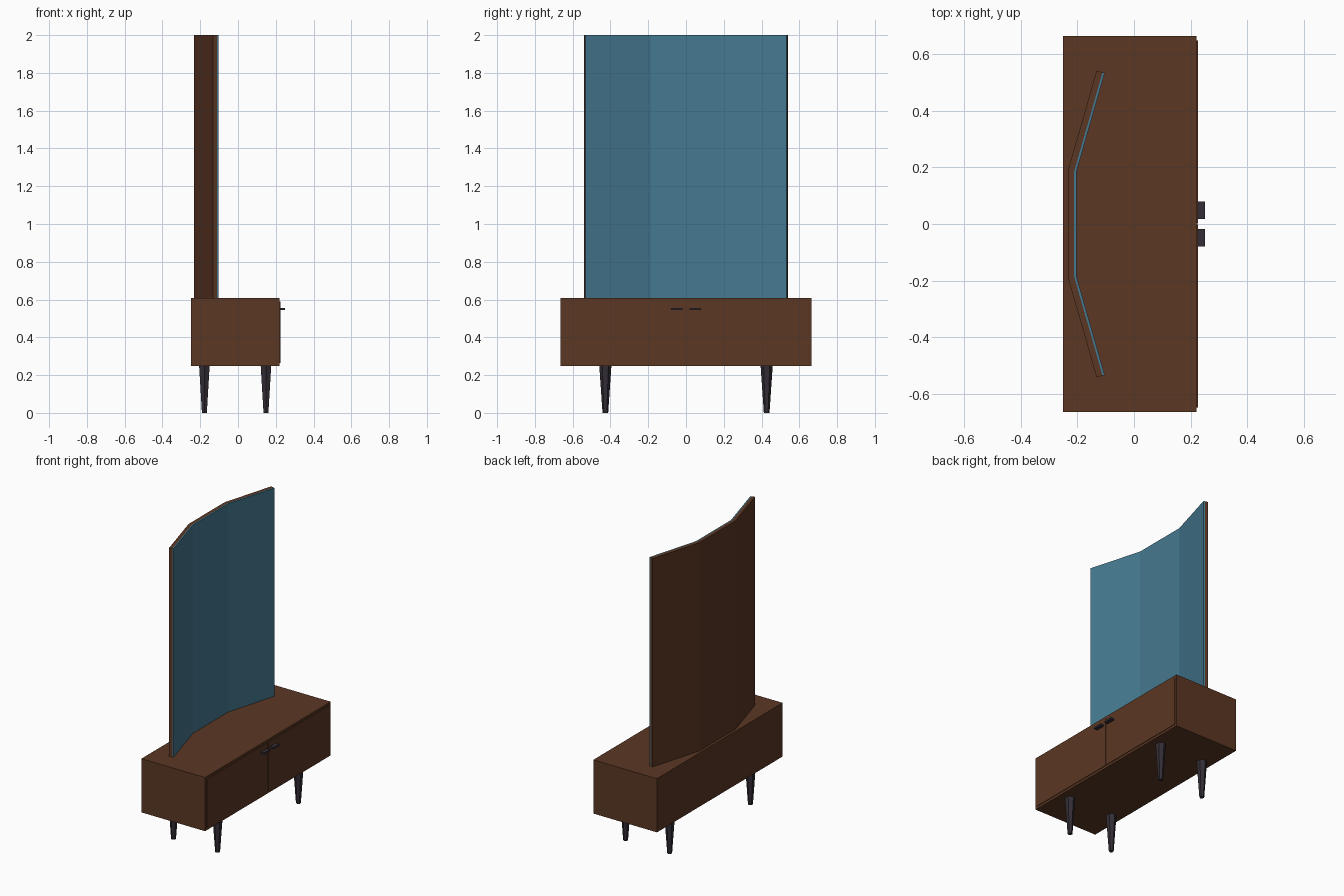
import bpy, bmesh, math
from mathutils import Vector

cube = bpy.data.objects.get("Cube")
if cube:
    bpy.data.objects.remove(cube, do_unlink=True)


def material(name, rgb):
    m = bpy.data.materials.new(name)
    m.use_nodes = True
    m.diffuse_color = (*rgb, 1)
    m.node_tree.nodes["Principled BSDF"].inputs["Base Color"].default_value = (*rgb, 1)
    return m


walnut = material("walnut brown", (0.105, 0.038, 0.017))
glass = material("mirror blue", (0.06, 0.19, 0.28))
iron = material("dark iron", (0.034, 0.027, 0.037))


def finish(name, bm, mat):
    bmesh.ops.recalc_face_normals(bm, faces=bm.faces)
    mesh = bpy.data.meshes.new(name)
    bm.to_mesh(mesh)
    bm.free()
    mesh.materials.append(mat)
    ob = bpy.data.objects.new(name, mesh)
    bpy.context.collection.objects.link(ob)
    return ob


def box(name, lo, hi, mat):
    lo, hi = Vector(lo), Vector(hi)
    bm = bmesh.new()
    bmesh.ops.create_cube(bm, size=1)
    for v in bm.verts:
        v.co = Vector(a * b for a, b in zip(v.co, hi - lo)) + (lo + hi) / 2
    return finish(name, bm, mat)


BASE, TOP, HEIGHT = 0.248, 0.607, 2.0
FRONT = 0.221

# Cabinet body
box("cabinet_body", (-0.25, -0.664, BASE), (FRONT, 0.664, TOP), walnut)

# Doors and handles, one pair per side
for side, s in (("left", 1), ("right", -1)):
    y0, y1 = sorted((s * 0.002, s * 0.648))
    box(side + "_door", (FRONT, y0, BASE + 0.016), (FRONT + 0.004, y1, TOP - 0.016), walnut)
    y0, y1 = sorted((s * 0.018, s * 0.079))
    box(side + "_handle", (FRONT + 0.004, y0, 0.544), (0.25, y1, 0.556), iron)

# Tapered legs
for x, end in ((-0.178, "back"), (0.148, "front")):
    for y, side in ((0.427, "left"), (-0.427, "right")):
        bm = bmesh.new()
        bmesh.ops.create_cone(bm, cap_ends=True, segments=6, radius1=0.015,
                              radius2=0.032, depth=BASE)
        bmesh.ops.translate(bm, verts=bm.verts, vec=(x, y, BASE / 2))
        finish(f"{end}_{side}_leg", bm, iron)

# Three-panel folding mirror: outlines offset from the glass face
HALF, FOLD, WING = 0.185, math.radians(16), 0.362
GLASS_X = -0.203


def offset_line(d):
    """Half outline at distance d behind the glass face, mitred at the fold."""
    fold = (GLASS_X - d, HALF + d * math.tan(FOLD / 2))
    tip = (GLASS_X + WING * math.sin(FOLD) - d * math.cos(FOLD),
           HALF + WING * math.cos(FOLD) + d * math.sin(FOLD))
    half = [fold, tip]
    return [(x, -y) for x, y in reversed(half)] + half


def folded_panel(name, near, far, mat):
    a, b = offset_line(near), offset_line(far)
    bm = bmesh.new()
    for i in range(3):
        quad = [a[i], a[i + 1], b[i + 1], b[i]]
        face = bm.faces.new([bm.verts.new((x, y, TOP)) for x, y in quad])
        up = bmesh.ops.extrude_face_region(bm, geom=[face], use_keep_orig=True)["geom"]
        moved = [g for g in up if isinstance(g, bmesh.types.BMVert)]
        bmesh.ops.translate(bm, verts=moved, vec=(0, 0, HEIGHT - TOP))
    # drop the hidden walls at the folds
    bmesh.ops.remove_doubles(bm, verts=bm.verts, dist=0.0005)
    inner = [f for f in bm.faces if all(len(e.link_faces) > 2 or abs(e.verts[0].co.z - e.verts[1].co.z) < 0.01
                                        for e in f.edges) and abs(f.normal.z) < 0.5
             and abs(abs(f.calc_center_median().y) - HALF) < 0.01]
    bmesh.ops.delete(bm, geom=inner, context="FACES_ONLY")
    finish(name, bm, mat)


folded_panel("mirror_glass", 0, 0.008, glass)
folded_panel("mirror_backing", 0.008, 0.03, walnut)
